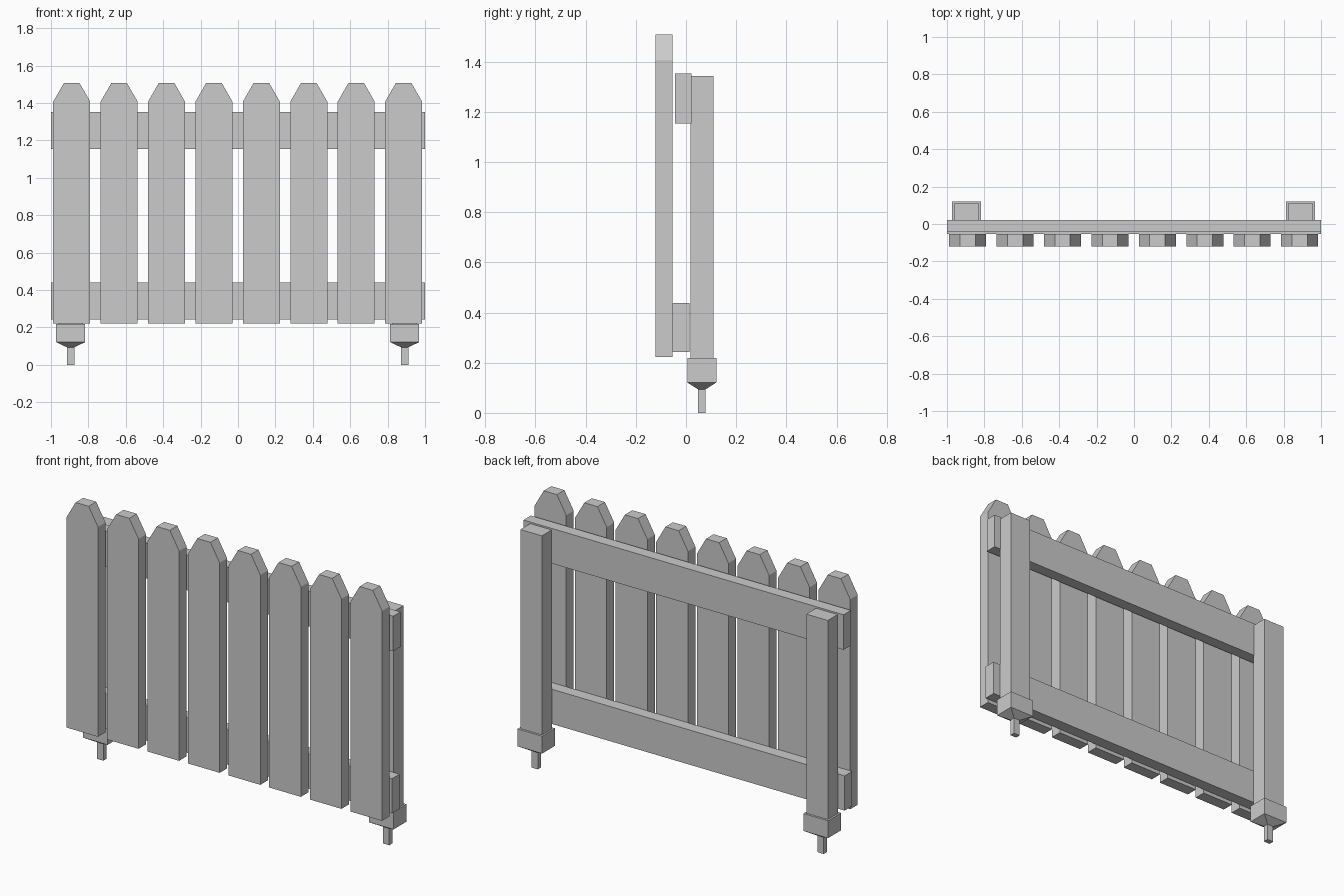
import bpy

if "Cube" in bpy.data.objects:
    bpy.data.objects.remove(bpy.data.objects["Cube"])


def prism(name, sections):
    """Loft between stacked rectangles (x0, x1, y0, y1, z), closed at both ends."""
    verts, faces = [], []
    for x0, x1, y0, y1, z in sections:
        verts += [(x0, y0, z), (x1, y0, z), (x1, y1, z), (x0, y1, z)]
    for s in range(len(sections) - 1):
        a = 4 * s
        for i in range(4):
            j = (i + 1) % 4
            faces.append((a + i, a + j, a + 4 + j, a + 4 + i))
    n = len(verts)
    faces += [(3, 2, 1, 0), (n - 4, n - 3, n - 2, n - 1)]
    mesh = bpy.data.meshes.new(name)
    mesh.from_pydata(verts, [], faces)
    obj = bpy.data.objects.new(name, mesh)
    bpy.context.collection.objects.link(obj)
    return obj


def box(name, x0, x1, y0, y1, z0, z1):
    return prism(name, [(x0, x1, y0, y1, z0), (x0, x1, y0, y1, z1)])


# Pickets with clipped tops
for i in range(8):
    x = -0.889 + i * 0.2535
    y0, y1 = -0.121, -0.054
    prism(f"picket_{i + 1}", [
        (x - 0.099, x + 0.099, y0, y1, 0.222),
        (x - 0.099, x + 0.099, y0, y1, 1.407),
        (x - 0.041, x + 0.041, y0, y1, 1.508),
    ])

# Horizontal rails
box("upper_rail", -1, 1, -0.044, 0.022, 1.154, 1.352)
box("lower_rail", -1, 1, -0.054, 0.013, 0.243, 0.439)

# Posts, each with a socket tapering to a ground spike
for side, x in (("left", -0.895), ("right", 0.891)):
    yc = 0.063
    box(f"{side}_post", x - 0.067, x + 0.067, 0.017, 0.109, 0.2, 1.343)
    h, d, s, t = 0.077, 0.058, 0.02, 0.015
    prism(f"{side}_post_socket", [
        (x - s, x + s, yc - t, yc + t, 0.0),
        (x - s, x + s, yc - t, yc + t, 0.094),
        (x - h, x + h, yc - d, yc + d, 0.121),
        (x - h, x + h, yc - d, yc + d, 0.219),
    ])
